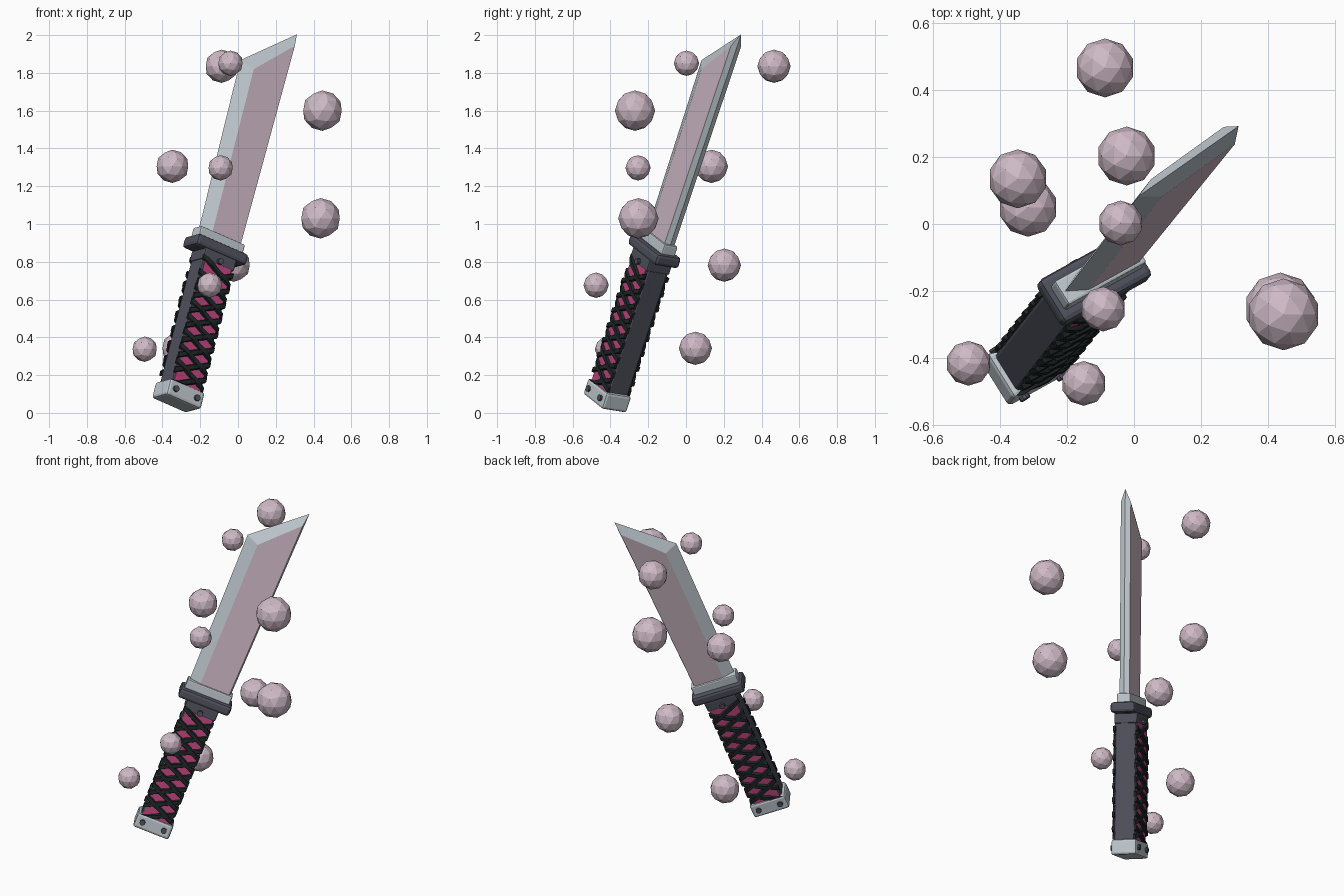
import bpy, bmesh, math
from mathutils import Matrix, Vector

if "Cube" in bpy.data.objects:
    bpy.data.objects.remove(bpy.data.objects["Cube"])

# Tilted knife frame: x = blade width, -y = front flat, z = along the knife
D = Vector((0.257, 0.326, 1.0)).normalized()
W = Vector((0.817, 0.45, -0.364))
W = (W - D * W.dot(D)).normalized()
Y = D.cross(W)
FRAME = Matrix((W, Y, D)).transposed().to_4x4()
FRAME.translation = (-0.119, -0.167, 0.857)


def material(name, rgb):
    m = bpy.data.materials.new(name)
    m.diffuse_color = (*rgb, 1)
    m.use_nodes = True
    m.node_tree.nodes["Principled BSDF"].inputs["Base Color"].default_value = m.diffuse_color
    return m


STEEL = material("pale_steel", (0.53, 0.59, 0.63))
ROSE = material("dusty_rose", (0.62, 0.49, 0.565))
GREY = material("dark_grey", (0.080, 0.084, 0.109))
CORD = material("black_green", (0.013, 0.019, 0.019))
PINK = material("hot_pink", (0.53, 0.06, 0.21))


def finish(bm, name, mats, bevel=0, tilt=True):
    bmesh.ops.recalc_face_normals(bm, faces=bm.faces)
    if tilt:
        bm.transform(FRAME)
    me = bpy.data.meshes.new(name)
    bm.to_mesh(me)
    bm.free()
    for m in mats:
        me.materials.append(m)
    ob = bpy.data.objects.new(name, me)
    bpy.context.collection.objects.link(ob)
    if bevel:
        mod = ob.modifiers.new("rounded_edges", 'BEVEL')
        mod.width = bevel
        mod.segments = 2
    return ob


def box(name, w, n, z0, z1, mat, bevel=0, y=0.0):
    bm = bmesh.new()
    bmesh.ops.create_cube(bm, size=1, matrix=Matrix.Translation((0, y, (z0 + z1) / 2))
                          @ Matrix.Diagonal((w, n, z1 - z0, 1)))
    return finish(bm, name, [mat], bevel)


# Blade: outer edge outline in the middle plane, inner flat on each side
bm = bmesh.new()
outer = [bm.verts.new((u, 0, t)) for u, t in
         [(-0.13, 0.06), (-0.141, 1.04), (0.15, 1.30), (0.13, 0.06)]]
for s in (-1, 1):
    inner = [bm.verts.new((u, s * 0.031, t)) for u, t in
             [(-0.063, 0.06), (-0.066, 1.012), (0.138, 1.225), (0.12, 0.06)]]
    bm.faces.new(inner).material_index = 1
    for i in range(4):
        j = (i + 1) % 4
        bm.faces.new((outer[i], outer[j], inner[j], inner[i]))
finish(bm, "blade", [STEEL, ROSE])

# Guard, collars, grip and pommel
box("blade_collar", 0.285, 0.085, 0.02, 0.085, STEEL, 0.008)
box("guard", 0.325, 0.155, -0.032, 0.032, GREY, 0.018)
box("bolster", 0.20, 0.145, -0.09, -0.025, GREY, 0.008)
box("grip_core", 0.19, 0.13, -0.80, -0.05, GREY, 0.012)
box("pommel", 0.225, 0.158, -0.875, -0.782, STEEL, 0.014)
for side, s in (("front", -1), ("back", 1)):
    box("grip_panel_" + side, 0.168, 0.008, -0.785, -0.085, PINK, y=s * 0.066)


# Crossed cords arched over both broad faces of the grip
def cords(name, s, lean):
    bm = bmesh.new()
    pitch, rise, half, steps = 0.085, 0.10, 0.10, 8
    for k in range(8):
        mid = -0.125 - pitch * k - (pitch / 2 if lean > 0 else 0)
        rings = []
        for i in range(steps + 1):
            f = 2 * i / steps - 1
            t = mid + lean * rise * f / 2
            base = 0.060 + 0.010 * (1 - f ** 4)
            over = 0.003 * lean * math.cos(f * math.pi * 2)
            ring = []
            for dt, dn in ((-0.018, 0), (-0.012, 0.015), (0.012, 0.015), (0.018, 0)):
                z = min(max(t + dt, -0.785), -0.06)
                ring.append(bm.verts.new((half * f, s * (base + dn + over), z)))
            rings.append(ring)
        for a, b in zip(rings, rings[1:]):
            for i in range(4):
                j = (i + 1) % 4
                bm.faces.new((a[i], a[j], b[j], b[i]))
        bm.faces.new(rings[0])
        bm.faces.new(rings[-1])
    finish(bm, name, [CORD])


for side, s in (("front", -1), ("back", 1)):
    cords("rising_cords_" + side, s, 1)
    cords("falling_cords_" + side, s, -1)

# Screws on the pommel and under the guard
bm = bmesh.new()
for u, t, n in ((-0.068, -0.828, 0.079), (0.068, -0.828, 0.079), (0, -0.072, 0.078)):
    for s in (-1, 1):
        bmesh.ops.create_cone(bm, cap_ends=True, segments=10, radius1=0.017, radius2=0.017,
                              depth=0.024, matrix=Matrix.Translation((u, s * n, t))
                              @ Matrix.Rotation(math.pi / 2, 4, 'X'))
finish(bm, "screws", [GREY])

# Faceted orbs floating round the knife
ORBS = [(0.447, -0.27, 1.60, 0.107), (0.437, -0.252, 1.03, 0.107),
        (-0.347, 0.135, 1.305, 0.088), (-0.092, -0.254, 1.297, 0.067),
        (-0.087, 0.466, 1.835, 0.088), (-0.04, 0.003, 1.851, 0.067),
        (-0.494, -0.416, 0.337, 0.067), (-0.316, 0.05, 0.342, 0.088),
        (-0.15, -0.476, 0.676, 0.067), (-0.022, 0.203, 0.782, 0.088)]
for i, (x, y, z, r) in enumerate(ORBS):
    bm = bmesh.new()
    bmesh.ops.create_icosphere(bm, subdivisions=2, radius=r,
                               matrix=Matrix.Translation((x, y, z)))
    finish(bm, "floating_orb_%d" % (i + 1), [ROSE], tilt=False)
